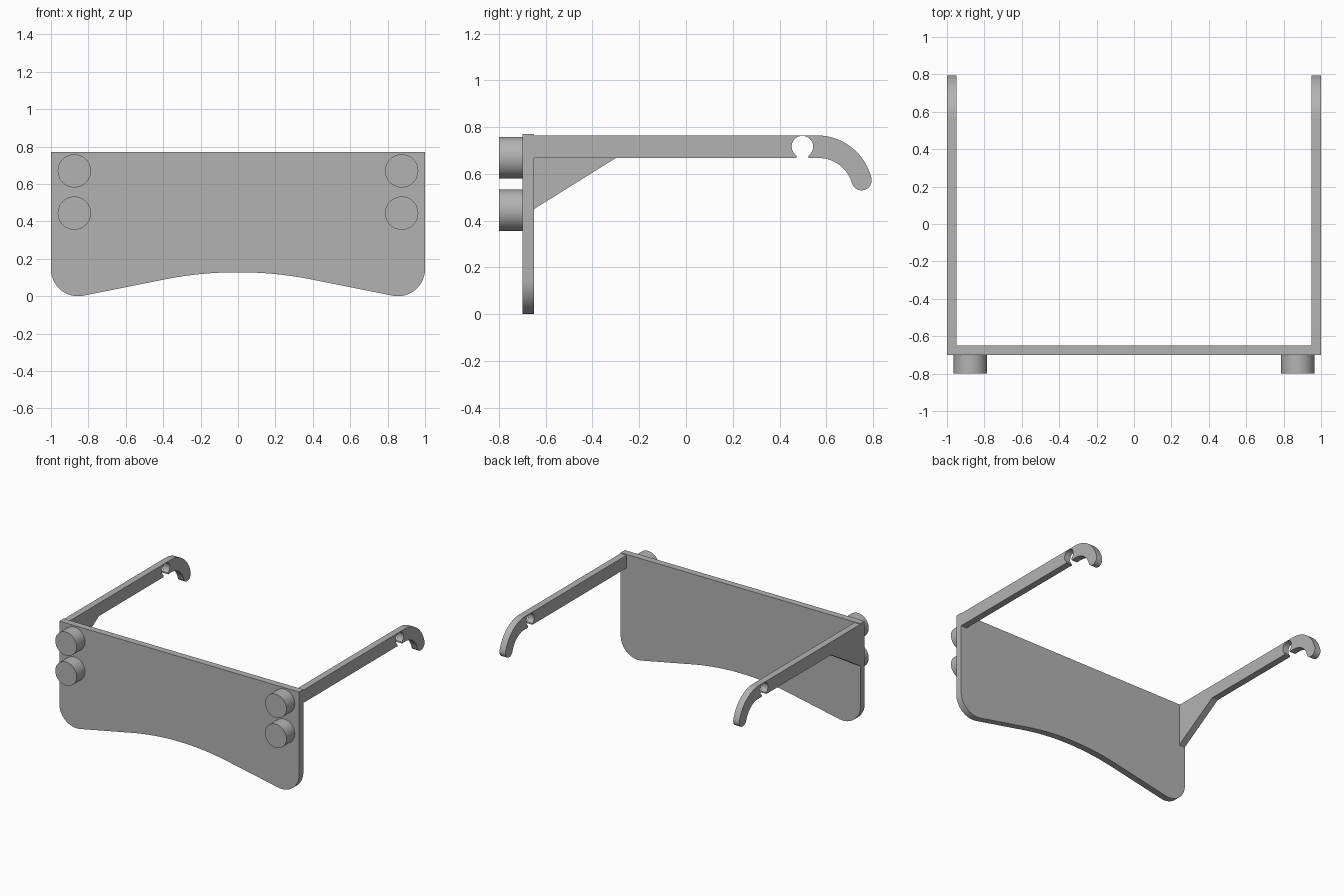
import bpy, bmesh
from math import sin, cos, asin, radians, pi

cube = bpy.data.objects.get("Cube")
if cube:
    bpy.data.objects.remove(cube, do_unlink=True)

grey = bpy.data.materials.new("plain grey")
grey.use_nodes = True
colour = (0.45, 0.45, 0.45, 1)
grey.diffuse_color = colour
grey.node_tree.nodes["Principled BSDF"].inputs["Base Color"].default_value = colour


def arc(cx, cz, r0, start, end, steps, r1=None):
    """Points along an arc in degrees; the radius may change from r0 to r1."""
    r1 = r0 if r1 is None else r1
    pts = []
    for i in range(steps + 1):
        t = i / steps
        a = radians(start + (end - start) * t)
        r = r0 + (r1 - r0) * t
        pts.append((cx + r * cos(a), cz + r * sin(a)))
    return pts


def extrude(name, pts, axis, lo, hi):
    """Solid from a closed outline, extruded along x or y."""
    bm = bmesh.new()
    place = (lambda u, v: (lo, u, v)) if axis == "x" else (lambda u, v: (u, lo, v))
    face = bm.faces.new([bm.verts.new(place(u, v)) for u, v in pts])
    grown = bmesh.ops.extrude_face_region(bm, geom=[face])
    verts = [g for g in grown["geom"] if isinstance(g, bmesh.types.BMVert)]
    shift = (hi - lo, 0, 0) if axis == "x" else (0, hi - lo, 0)
    bmesh.ops.translate(bm, verts=verts, vec=shift)
    bmesh.ops.recalc_face_normals(bm, faces=bm.faces)
    mesh = bpy.data.meshes.new(name)
    bm.to_mesh(mesh)
    bm.free()
    mesh.materials.append(grey)
    obj = bpy.data.objects.new(name, mesh)
    bpy.context.collection.objects.link(obj)
    bpy.ops.object.select_all(action="DESELECT")
    obj.select_set(True)
    bpy.context.view_layer.objects.active = obj
    bpy.ops.object.shade_smooth_by_angle(angle=radians(30))
    return obj


# Front plate: rounded lower corners and a shallow arch between them
FRONT, BACK, TOP = -0.70, -0.65, 0.77
left_half = [(-1, TOP)] + arc(-0.855, 0.145, 0.145, 180, 281, 16)
arch_radius = 2.03
arch = arc(0, 0.128 - arch_radius, arch_radius, 101, 79, 24)
right_half = [(-x, z) for x, z in reversed(left_half)]
extrude("front_plate", left_half + arch + right_half, "y", FRONT, BACK)

# Side arms: straight bar, open round notch, curved hook with a round tip
ARM_TOP, ARM_BOTTOM = 0.765, 0.668
notch_y, notch_z, notch_r, slot = 0.498, 0.717, 0.046, 0.026
gap = asin(slot / notch_r) * 180 / pi
hook_y, hook_z, tip = 0.56, 0.525, 14
outline = [(BACK, ARM_BOTTOM), (notch_y - slot, ARM_BOTTOM)]
outline += arc(notch_y, notch_z, notch_r, 270 - gap, -90 + gap, 32)
outline += [(notch_y + slot, ARM_BOTTOM)]
outline += arc(hook_y, hook_z, ARM_BOTTOM - hook_z, 90, tip, 20, 0.154)
mid = 0.197
outline += arc(hook_y + mid * cos(radians(tip)), hook_z + mid * sin(radians(tip)),
               0.043, 180 + tip, 360 + tip, 16)[1:-1]
outline += arc(hook_y, hook_z, ARM_TOP - hook_z, tip, 90, 24)
outline += [(BACK, ARM_TOP)]

for side, sx in (("left", 1), ("right", -1)):
    extrude(f"{side}_arm", outline, "x", sx * 0.95, sx)
    # Paired round pegs on the front of the plate
    for level, z in (("upper", 0.67), ("lower", 0.444)):
        circle = arc(sx * 0.875, z, 0.089, 0, 360, 48)[:-1]
        extrude(f"{side}_{level}_peg", circle, "y", -0.80, FRONT)

# Triangular brace under the right arm only
brace = [(BACK, ARM_BOTTOM), (BACK, 0.45), (-0.30, ARM_BOTTOM)]
extrude("right_brace", brace, "x", -1, -0.95)
